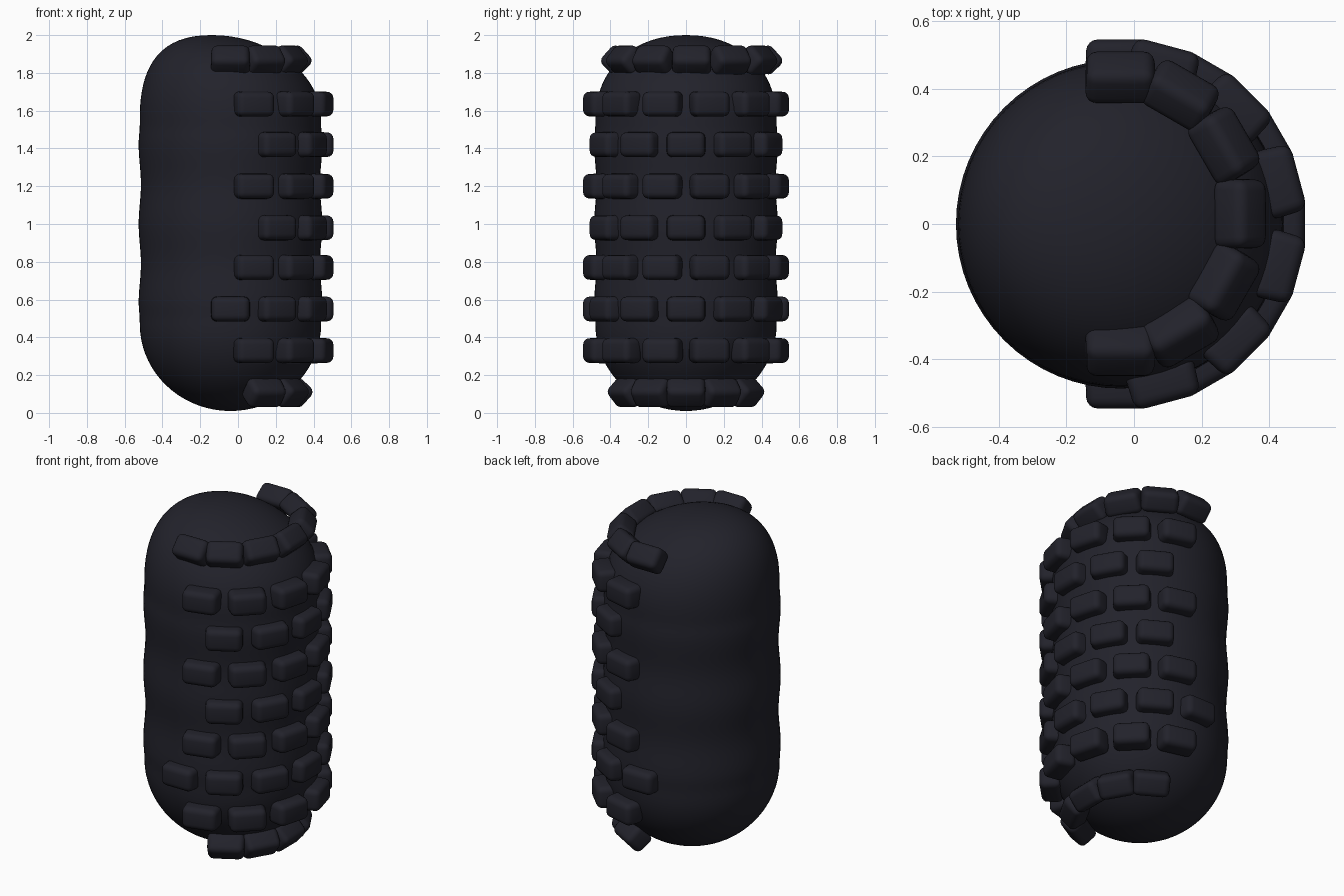
import bpy, bmesh, math
from mathutils import Matrix, Vector

cube = bpy.data.objects.get("Cube")
if cube:
    bpy.data.objects.remove(cube, do_unlink=True)

CENTER_X = -0.04
RADIUS = 0.48

# One dark rubber colour
rubber = bpy.data.materials.new("dark_rubber")
rubber.use_nodes = True
colour = (0.016, 0.016, 0.024, 1)
rubber.diffuse_color = colour
bsdf = next(n for n in rubber.node_tree.nodes if n.type == 'BSDF_PRINCIPLED')
bsdf.inputs["Base Color"].default_value = colour
bsdf.inputs["Roughness"].default_value = 0.8


def add_object(name, mesh):
    obj = bpy.data.objects.new(name, mesh)
    bpy.context.collection.objects.link(obj)
    return obj


def finish(bm, name):
    bmesh.ops.recalc_face_normals(bm, faces=bm.faces)
    mesh = bpy.data.meshes.new(name)
    for face in bm.faces:
        face.smooth = True
    bm.to_mesh(mesh)
    bm.free()
    mesh.materials.append(rubber)
    return mesh


def ring(z):
    """Radius and sideways lean of the body at a height."""
    wave = 0.006 * math.cos((z - 1.0) * math.tau / 0.42)
    if z > 1.55:
        t = min((z - 1.55) / 0.45, 1)
        return RADIUS * (1 - t ** 2.15) ** (1 / 2.15), -0.1 * t * t
    if z < 0.47:
        t = min((0.47 - z) / 0.46, 1)
        return RADIUS * math.sqrt(1 - t * t), 0
    fade = min(1, (1.55 - z) / 0.1, (z - 0.47) / 0.1)
    return RADIUS + wave * fade, 0


# Body: wavy barrel with rounded ends, the upper one leaning
bm = bmesh.new()
steps = 18
heights = [0.47 - 0.46 * math.cos(math.pi / 2 * i / steps) for i in range(1, steps)]
heights += [0.47 + 1.08 * i / 40 for i in range(41)]
heights += [1.55 + 0.45 * math.sin(math.pi / 2 * i / steps) for i in range(1, steps)]
sides = 64
rings = []
for z in heights:
    r, lean = ring(z)
    rings.append([bm.verts.new((CENTER_X + lean + r * math.cos(a), r * math.sin(a), z))
                  for a in (math.tau * k / sides for k in range(sides))])
for low, high in zip(rings, rings[1:]):
    for k in range(sides):
        n = (k + 1) % sides
        bm.faces.new((low[k], low[n], high[n], high[k]))
bottom = bm.verts.new((CENTER_X, 0, 0.01))
top = bm.verts.new((CENTER_X - 0.1, 0, 2.0))
for k in range(sides):
    n = (k + 1) % sides
    bm.faces.new((rings[0][n], rings[0][k], bottom))
    bm.faces.new((rings[-1][k], rings[-1][n], top))
add_object("body", finish(bm, "body"))

# Tread block: rounded brick, x outward, y around the body
bm = bmesh.new()
bmesh.ops.create_cube(bm, size=1)
bmesh.ops.scale(bm, vec=(0.12, 0.21, 0.137), verts=bm.verts)
for v in bm.verts:
    if v.co.x > 0:
        v.co.y *= 0.95
        v.co.z *= 0.93
bmesh.ops.bevel(bm, geom=bm.edges[:], offset=0.032, segments=4, profile=0.5,
                affect='EDGES')
block = finish(bm, "tread_block")


def tread_row(name, z, angles, rx, ry, shift_y=0, tilt=0):
    for i, degrees in enumerate(angles):
        a = math.radians(degrees)
        obj = add_object(f"{name}_block_{i + 1}", block)
        place = Vector((CENTER_X + rx * math.cos(a), shift_y + ry * math.sin(a), z))
        obj.matrix_world = (Matrix.Translation(place) @ Matrix.Rotation(a, 4, 'Z')
                            @ Matrix.Rotation(-math.radians(tilt), 4, 'Y'))


# Staggered rows on the outer half, then one leaning row at each end
odd = range(-75, 76, 30)
even = range(-60, 61, 30)
full = range(-90, 91, 30)
layout = [(0.33, odd), (0.55, full), (0.77, odd), (0.98, even),
          (1.2, odd), (1.42, even), (1.635, odd)]
for i, (z, angles) in enumerate(layout):
    tread_row(f"tread_row_{i + 1}", z, angles, 0.485, 0.485)
tread_row("top_row", 1.87, full, 0.355, 0.405, 0.03, 42)
tread_row("bottom_row", 0.105, even, 0.36, 0.36, 0, -42)
